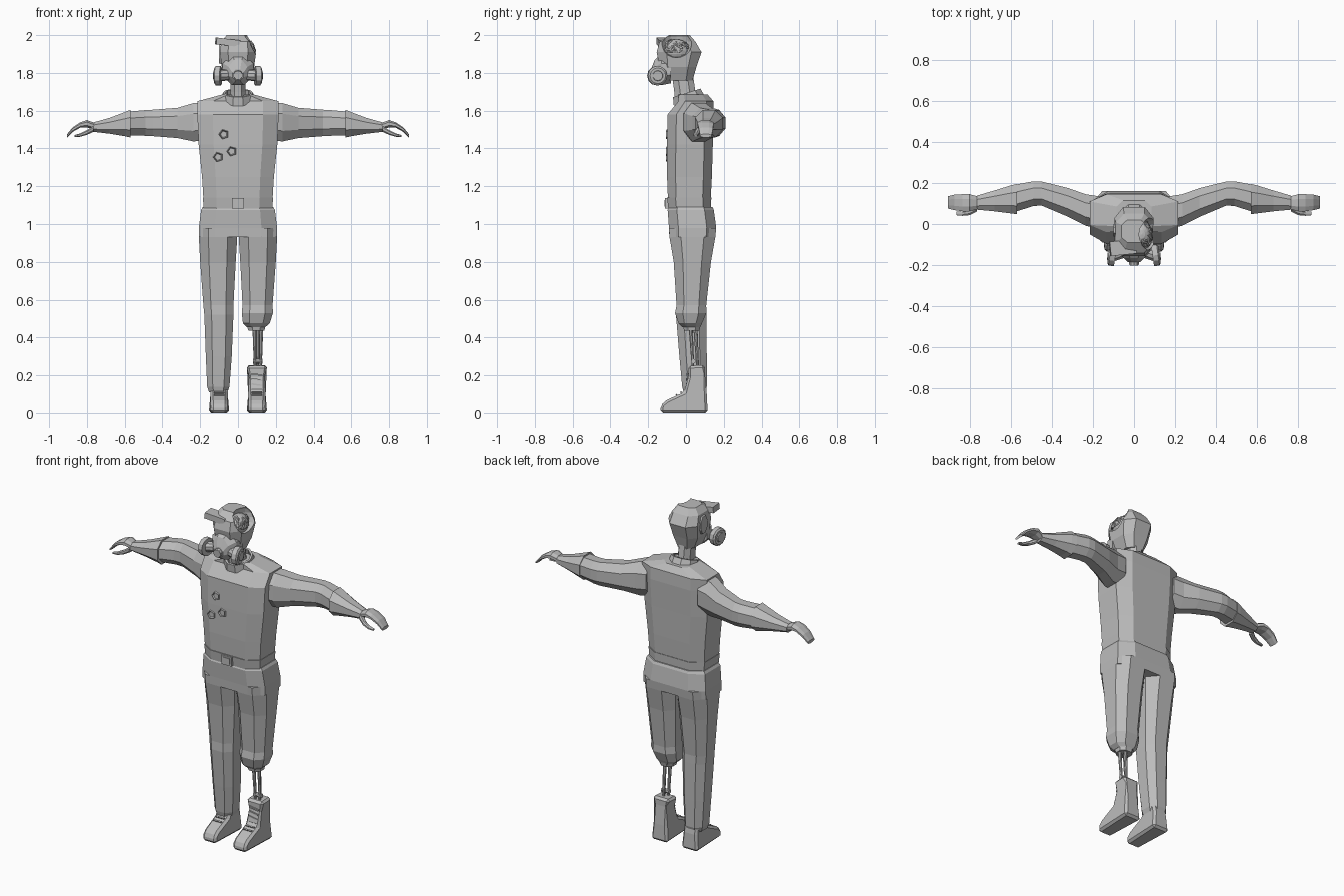
import bpy, bmesh, math, random
from mathutils import Vector, Matrix, Euler

if "Cube" in bpy.data.objects:
    bpy.data.objects.remove(bpy.data.objects["Cube"])

random.seed(4)
grey = bpy.data.materials.new("plain_grey")
grey.diffuse_color = (0.5, 0.5, 0.5, 1)
grey.use_nodes = True
grey.node_tree.nodes["Principled BSDF"].inputs["Base Color"].default_value = grey.diffuse_color


def finish(name, bm):
    bmesh.ops.recalc_face_normals(bm, faces=bm.faces[:])
    me = bpy.data.meshes.new(name)
    bm.to_mesh(me)
    bm.free()
    me.materials.append(grey)
    ob = bpy.data.objects.new(name, me)
    bpy.context.collection.objects.link(ob)
    return ob


def loft(name, axis, rings, k=0.45, s=1):
    """Skin chamfered rectangles; ring = (position, min a, max a, min b, max b)."""
    bm = bmesh.new()
    corners = [(1, -k), (1, k), (k, 1), (-k, 1), (-1, k), (-1, -k), (-k, -1), (k, -1)]
    loops = []
    for p, a0, a1, b0, b1 in rings:
        loop = []
        for u, v in corners:
            a = (a0 + a1) / 2 + u * (a1 - a0) / 2
            b = (b0 + b1) / 2 + v * (b1 - b0) / 2
            x, y, z = {"z": (a, b, p), "x": (p, a, b), "y": (a, p, b)}[axis]
            loop.append(bm.verts.new((x * s, y, z)))
        loops.append(loop)
    for l0, l1 in zip(loops, loops[1:]):
        for i in range(8):
            j = (i + 1) % 8
            bm.faces.new((l0[i], l0[j], l1[j], l1[i]))
    bm.faces.new(loops[0])
    bm.faces.new(loops[-1])
    return finish(name, bm)


def box(name, loc, size, rot=(0, 0, 0)):
    bm = bmesh.new()
    m = Matrix.LocRotScale(Vector(loc), Euler(rot), Vector(size))
    bmesh.ops.create_cube(bm, size=1, matrix=m)
    return finish(name, bm)


def rod(name, p, q, r0, r1, sides=8):
    p, q = Vector(p), Vector(q)
    d = q - p
    bm = bmesh.new()
    m = Matrix.Translation((p + q) / 2) @ d.to_track_quat("Z", "Y").to_matrix().to_4x4()
    bmesh.ops.create_cone(bm, cap_ends=True, segments=sides, radius1=r0, radius2=r1,
                          depth=d.length, matrix=m)
    return finish(name, bm)


def ball(name, loc, radii, u=16, v=10):
    bm = bmesh.new()
    m = Matrix.LocRotScale(Vector(loc), None, Vector(radii))
    bmesh.ops.create_uvsphere(bm, u_segments=u, v_segments=v, radius=1, matrix=m)
    return finish(name, bm)


# Torso, belt and buckle
loft("torso", "z", [
    (1.12, -.182, .182, -.095, .13), (1.25, -.19, .19, -.1, .137),
    (1.42, -.208, .208, -.1, .142), (1.58, -.215, .215, -.097, .148),
    (1.65, -.215, .215, -.04, .145), (1.685, -.085, .085, -.04, .115)], k=.62)
loft("belt", "z", [(1.07, -.18, .18, -.092, .132), (1.14, -.186, .186, -.1, .134)], k=.62)
box("buckle", (0, -.1, 1.11), (.065, .02, .055))
box("buckle_plate", (0, -.108, 1.11), (.045, .012, .036))

# Torn pentagon holes on the chest, each a raised rim with a recess
for x, z in ((-.075, 1.475), (-.033, 1.385), (-.105, 1.355)):
    bm = bmesh.new()
    m = Matrix.Translation((x, -.1, z)) @ Matrix.Rotation(math.pi / 2, 4, "X") @ Matrix.Rotation(math.pi / 2, 4, "Z")
    bmesh.ops.create_cone(bm, cap_ends=True, segments=5, radius1=.03, radius2=.024, depth=.014, matrix=m)
    front = min(bm.faces, key=lambda f: f.calc_center_median().y)
    bmesh.ops.inset_region(bm, faces=[front], thickness=.006)
    bmesh.ops.translate(bm, verts=front.verts[:], vec=(0, .008, 0))
    finish("chest_hole", bm)

# Trousers
loft("trouser_hips", "z", [
    (.93, -.207, .207, -.088, .155), (.98, -.207, .207, -.09, .16),
    (1.075, -.195, .195, -.097, .147), (1.09, -.186, .186, -.09, .14)], k=.6)
thigh = [(.98, 0, .207, -.09, .16), (.93, .004, .207, -.087, .155),
         (.8, .012, .2, -.065, .132), (.57, .024, .183, -.05, .107)]
loft("long_trouser_leg", "z", thigh + [
    (.52, .024, .178, -.053, .108), (.3, .033, .17, -.035, .11),
    (.14, .045, .163, -.02, .11), (.11, .055, .153, -.012, .1)], k=.5, s=-1)
loft("short_trouser_leg", "z", thigh + [
    (.53, .02, .185, -.058, .108), (.475, .026, .168, -.04, .085),
    (.455, .045, .145, -.02, .075)], k=.5)

# Prosthetic lower leg
loft("leg_socket", "z", [(.435, .055, .14, -.01, .07), (.47, .045, .147, -.018, .08)])
for x, y in ((.087, .025), (.123, .025), (.105, .05)):
    rod("leg_strut", (x, y, .45), (.105 + (x - .105) * .8, y + .012, .24), .011, .007)
rod("ankle_joint", (.08, .04, .275), (.13, .04, .275), .013, .013)


def footwear(name, cx, profile):
    """Side profile given width, with a narrower toe and softened edges."""
    bm = bmesh.new()
    f = bm.faces.new([bm.verts.new((-.055, y, z)) for y, z in profile])
    r = bmesh.ops.extrude_face_region(bm, geom=[f])
    bmesh.ops.translate(bm, verts=[e for e in r["geom"] if isinstance(e, bmesh.types.BMVert)],
                        vec=(.11, 0, 0))
    for v in bm.verts:
        if v.co.y < -.08:
            v.co.x *= .8
        elif .09 < v.co.z < .22:
            v.co.x *= .84
        v.co.x += cx
    ob = finish(name, bm)
    b = ob.modifiers.new("soft_edges", "BEVEL")
    b.width, b.segments = .013, 1
    for i in range(3):
        box("lace", (cx, -.05 + i * .024, .097 + i * .013), (.055, .008, .008), (.5, 0, 0))


foot = [(.115, 0), (-.135, 0), (-.133, .042), (-.105, .068), (-.01, .112)]
footwear("boot", .1, foot + [(.012, .19), (.012, .25), (.1, .255), (.1, .21), (.11, .1)])
footwear("shoe", -.1, foot + [(.01, .15), (.1, .15), (.11, .1)])
for i in range(3):
    box("boot_lace", (.1, .006 + i * .002, .15 + i * .027), (.06, .014, .008), (0, .15, 0))

# Arms and hands
for s in (-1, 1):
    loft("sleeve", "x", [
        (.17, -.025, .135, 1.445, 1.645), (.235, -.008, .145, 1.437, 1.64),
        (.32, .035, .175, 1.455, 1.615), (.45, .09, .207, 1.465, 1.605),
        (.49, .088, .208, 1.467, 1.603), (.575, .06, .192, 1.47, 1.595)], s=s)
    loft("forearm", "x", [
        (.57, .048, .195, 1.458, 1.604), (.6, .052, .188, 1.465, 1.592),
        (.68, .062, .163, 1.478, 1.562), (.765, .07, .138, 1.488, 1.538)], s=s)
    loft("palm_and_fingers", "x", [
        (.75, .075, .132, 1.495, 1.532), (.8, .062, .145, 1.512, 1.55),
        (.835, .062, .145, 1.51, 1.538), (.875, .068, .143, 1.488, 1.512),
        (.905, .075, .135, 1.458, 1.476)], s=s)
    loft("thumb", "x", [
        (.765, .06, .095, 1.488, 1.52), (.8, .043, .072, 1.472, 1.497),
        (.835, .04, .063, 1.462, 1.48), (.865, .043, .06, 1.46, 1.471)], s=s)

# Neck and sloping collar
loft("neck", "z", [(1.62, -.045, .045, -.055, .06), (1.7, -.04, .04, -.062, .05),
                   (1.82, -.04, .04, -.078, .033)])
bm = bmesh.new()
tilt = Matrix.Translation((0, .01, 1.675)) @ Matrix.Rotation(.3, 4, "X")
n = 10
loops = [[bm.verts.new(tilt @ Vector((r * math.cos(a), r * math.sin(a), z)))
          for a in [i * math.tau / n for i in range(n)]]
         for r, z in ((.09, -.025), (.08, .02), (.068, .02), (.068, -.025))]
for q in range(4):
    for i in range(n):
        j = (i + 1) % n
        a, b = loops[q], loops[(q + 1) % 4]
        bm.faces.new((a[i], a[j], b[j], b[i]))
finish("collar", bm)

# Head with the skull opened on one side
head = loft("head", "z", [
    (1.76, -.055, .055, -.12, .035), (1.83, -.085, .085, -.14, .055),
    (1.91, -.096, .096, -.155, .082), (1.965, -.088, .09, -.14, .05),
    (2.0, -.06, .06, -.09, .02)], k=.55)
cutter = ball("skull_cutter", (.1, -.05, 1.965), (.085, .085, .085))
cutter.hide_render = True
cutter.hide_viewport = True
cut = head.modifiers.new("skull_opening", "BOOLEAN")
cut.operation, cut.object, cut.solver = "DIFFERENCE", cutter, "EXACT"

# Brain with winding folds wandering over its surface
mid, radii = Vector((.038, -.05, 1.918)), Vector((.05, .07, .06))
ball("brain", mid, radii)
folds = bpy.data.curves.new("brain_folds", "CURVE")
folds.dimensions, folds.bevel_depth, folds.bevel_resolution = "3D", .0055, 0
for _ in range(16):
    d = Vector((random.uniform(.1, 1), random.uniform(-1, 1), random.uniform(0, 1))).normalized()
    step = Vector((random.uniform(-1, 1), random.uniform(-1, 1), random.uniform(-1, 1)))
    sp = folds.splines.new("POLY")
    sp.points.add(7)
    for pt in sp.points:
        pt.co = (*(mid + d * radii), 1)
        step = Matrix.Rotation(random.uniform(-1.3, 1.3), 3, d) @ step
        d = (d + step.normalized() * .22).normalized()
        d.x, d.z = max(d.x, .05), max(d.z, -.1)
folds.materials.append(grey)
bpy.context.collection.objects.link(bpy.data.objects.new("brain_folds", folds))

# Raised brow plate and side panel
box("brow_plate", (-.055, -.115, 1.962), (.125, .07, .035), (0, .12, .1))
loft("side_panel", "x", [(-.1, -.06, .0, 1.85, 1.95), (-.08, -.065, .005, 1.845, 1.955)])

# Breathing mask with a nozzle and two round filters
loft("mask", "y", [(-.08, -.085, .085, 1.745, 1.89), (-.13, -.08, .08, 1.735, 1.9),
                   (-.165, -.05, .05, 1.745, 1.87), (-.185, -.03, .03, 1.76, 1.82)], k=.4)
rod("mask_nozzle", (0, -.15, 1.79), (0, -.2, 1.787), .03, .024, 10)
for s in (-1, 1):
    rod("filter_pipe", (s * .05, -.135, 1.79), (s * .1, -.152, 1.786), .03, .03, 10)
    rod("filter", (s * .09, -.154, 1.785), (s * .117, -.15, 1.785), .052, .052, 12)
    rod("filter_rim", (s * .117, -.15, 1.785), (s * .124, -.149, 1.785), .052, .042, 12)
    rod("filter_cap", (s * .12, -.15, 1.785), (s * .129, -.149, 1.785), .03, .026, 10)
